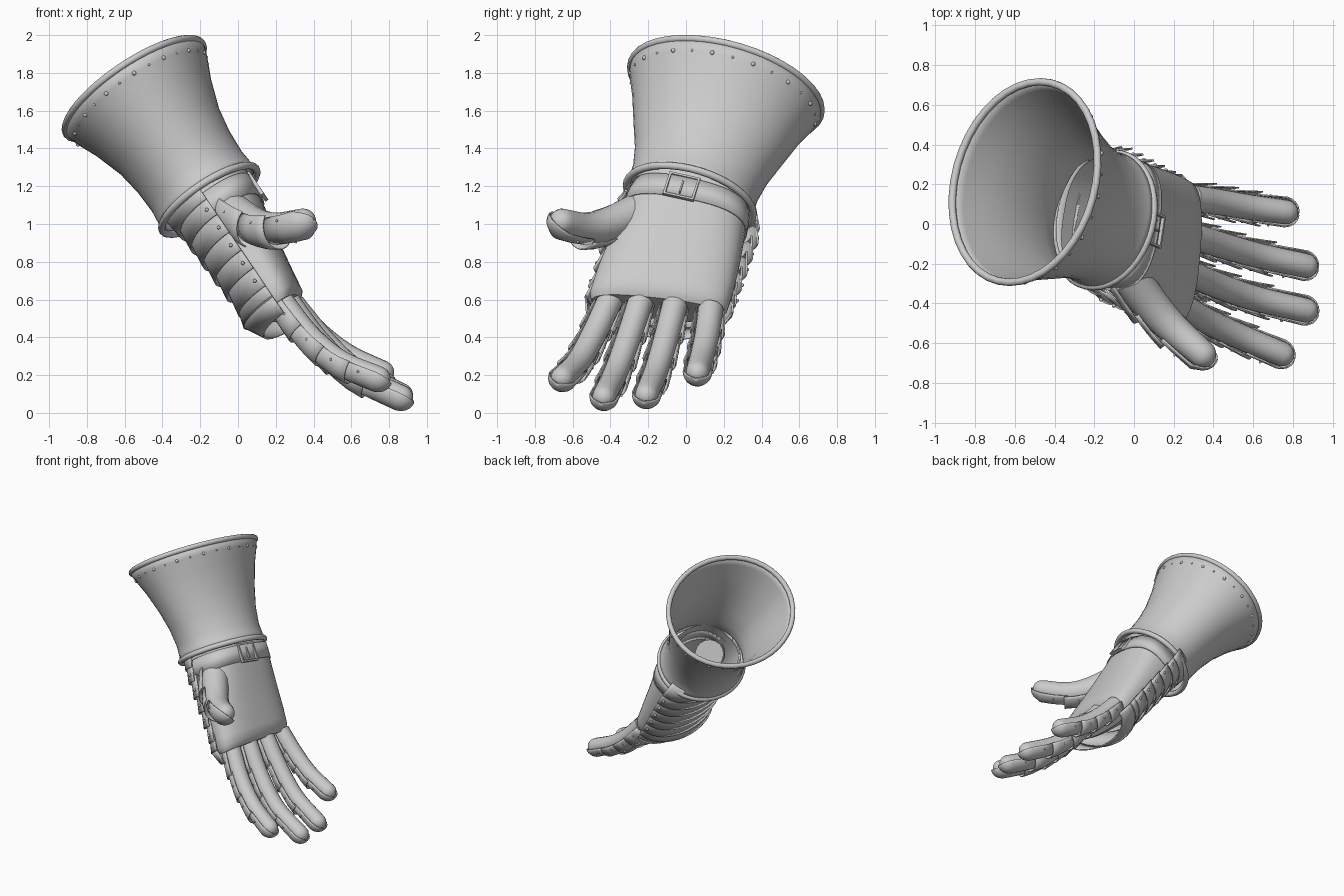
import bpy, bmesh, math
from mathutils import Vector as V

if "Cube" in bpy.data.objects:
    bpy.data.objects.remove(bpy.data.objects["Cube"])

steel = bpy.data.materials.new("steel grey")
steel.diffuse_color = (0.6, 0.6, 0.6, 1)
steel.use_nodes = True
steel.node_tree.nodes["Principled BSDF"].inputs["Base Color"].default_value = steel.diffuse_color

# local frame: U runs from wrist to fingers, W across the hand, N out of the palm
O = V((-.152, .02, 1.128))
U = V((.54, -.26, -.80)).normalized()
W = V((.147, .966, -.215)); W = (W - U * W.dot(U)).normalized()
N = U.cross(W).normalized()
if N.x < 0:
    N = -N

def L(u, w, n):
    return O + U * u + W * w + N * n

def loft(name, rings, closed=True, caps=(), solid=0, loop=False, angle=40):
    bm = bmesh.new()
    vs = [[bm.verts.new(p) for p in r] for r in rings]
    m = len(vs[0])
    for i in range(len(vs) if loop else len(vs) - 1):
        a, b = vs[i], vs[(i + 1) % len(vs)]
        for j in range(m if closed else m - 1):
            k = (j + 1) % m
            bm.faces.new((a[j], a[k], b[k], b[j]))
    for c in caps:
        bm.faces.new(vs[c])
    bmesh.ops.recalc_face_normals(bm, faces=bm.faces)
    me = bpy.data.meshes.new(name)
    bm.to_mesh(me); bm.free()
    me.materials.append(steel)
    me.shade_smooth()
    me.set_sharp_from_angle(angle=math.radians(angle))
    ob = bpy.data.objects.new(name, me)
    bpy.context.collection.objects.link(ob)
    if solid:
        md = ob.modifiers.new("thickness", 'SOLIDIFY')
        md.thickness = solid
        md.offset = 0
    return ob

def table(rows, x):
    for r, s in zip(rows, rows[1:]):
        if x <= s[0]:
            f = max(0, (x - r[0]) / (s[0] - r[0]))
            return [p + (q - p) * f for p, q in zip(r[1:], s[1:])]
    return rows[-1][1:]

def ellipse(u, a, b, k=48):
    return [L(u, a * math.cos(t), b * math.sin(t)) for t in (2 * math.pi * i / k for i in range(k))]

def hoop(name, u, a, b, r, k=40):
    rings = []
    for i in range(k):
        t = 2 * math.pi * i / k
        c, out = L(u, a * math.cos(t), b * math.sin(t)), (W * math.cos(t) + N * math.sin(t))
        rings.append([c + (out * math.cos(s) + U * math.sin(s)) * r
                      for s in (2 * math.pi * j / 10 for j in range(10))])
    return loft(name, rings, loop=True)

def rivet(p, r=.013):
    bpy.ops.mesh.primitive_uv_sphere_add(segments=10, ring_count=6, radius=r, location=p)
    ob = bpy.context.object
    ob.name = "rivet"
    ob.data.materials.append(steel)
    ob.data.shade_smooth()

# flared cuff with rolled rims and rivets
CUFF = [(0, .350, .300), (.04, .338, .288), (.12, .338, .28), (.25, .362, .286), (.4, .41, .31),
        (.56, .46, .362), (.67, .503, .41), (.735, .525, .435)]
loft("cuff", [ellipse(-c[0], c[1], c[2]) for c in CUFF], solid=.012)
hoop("cuff_top_rim", -.735, .523, .432, .019)
hoop("cuff_wrist_rim", 0, .347, .297, .02)
for i in range(28):
    t = 2 * math.pi * (i + .5) / 28
    a, b = table(CUFF, .67)
    rivet(L(-.67, (a + .004) * math.cos(t), (b + .004) * math.sin(t)), .012 if i % 2 else .007)

# glove body: rounded cross-sections sheared toward the index side, open at the wrist
HAND = [(-.05, .31, .02, .235), (.1, .325, .025, .215), (.35, .352, .02, .17),
        (.55, .365, .015, .145), (.68, .365, .012, .13), (.72, .345, .005, .1)]

def shear(u, w):
    return u - .13 * w * max(0, min(1, u / .7))

def hand_ring(u, grow=0, k=40):
    a, c, b = table(HAND, u)
    pts = []
    for i in range(k):
        t = 2 * math.pi * i / k
        co, si = math.cos(t), math.sin(t)
        w = .012 + (a + grow) * math.copysign(abs(co) ** .75, co)
        n = c + (b + grow) * math.copysign(abs(si) ** .8, si)
        pts.append(L(shear(u, w), w, n))
    return pts

loft("palm", [hand_ring(u) for u in (-.05, .02, .1, .22, .35, .45, .55, .62, .68, .71, .72)], caps=(-1,))

# wrist strap and buckle
loft("wrist_strap", [hand_ring(.03, .004), hand_ring(.15, .004)], solid=.008)

def bar(name, u, w, n, du, dw, dn):
    loft(name, [[L(u + s * du, w + x * dw, n + y * dn) for x, y in ((-1, -1), (1, -1), (1, 1), (-1, 1))]
                for s in (-1, 1)], caps=(0, -1))

for s in (-1, 1):
    bar("buckle_side", .092, -.02 + s * .078, .25, .072, .006, .01)
    bar("buckle_end", .092 + s * .066, -.02, .25, .006, .083, .01)
bar("buckle_pin", .092, -.02, .25, .04, .004, .008)

# overlapping lames over the back of the hand
def lame(name, u0, u1, a0, b0, a1, b1, k=28):
    rings = []
    for f in (0, .5, 1):
        a, b = a0 + (a1 - a0) * f, b0 + (b1 - b0) * f
        r = []
        for i in range(k + 1):
            t = math.radians(2 + 176 * i / k)
            w = .015 + a * math.cos(t)
            r.append(L(shear(u0 + (u1 - u0) * f, w), w, -b * math.sin(t)))
        rings.append(r)
    loft(name, rings, closed=False, solid=.01)

lame("wrist_lame", -.05, .08, .33, .25, .385, .235)
for i in range(5):
    u = .03 + .11 * i
    lame("hand_lame", u, u + .15, .36, .215 - .007 * i, .402 - .003 * i, .228 - .004 * i)
    for s in (-1, 1):
        rivet(L(shear(u + .1, s * .37), .012 + s * .39, -.04), .01)
lame("knuckle_plate", .56, .69, .365, .19, .39, .225)
lame("knuckle_flange", .68, .79, .39, .225, .355, .165)

# digits: swept core with domed ends, plates wrapped around the back
def curve(path, t):
    p = [V(q) for q in path]
    p = [2 * p[0] - p[1]] + p + [2 * p[-1] - p[-2]]
    s = max(0, min(t, 1)) * (len(path) - 1)
    i = min(int(s), len(path) - 2)
    f = s - i
    a, b, c, d = p[i:i + 4]
    return .5 * (2 * b + (c - a) * f + (2 * a - 5 * b + 4 * c - d) * f * f + (3 * b - a - 3 * c + d) * f ** 3)

def ring(path, t, r, back, span=360, k=16, push=0):
    T = (curve(path, min(1, t + .02)) - curve(path, max(0, t - .02))).normalized()
    B = (back - T * back.dot(T)).normalized()
    S = T.cross(B)
    c = curve(path, t) + T * push
    n = k if span == 360 else k + 1
    return [c + (B * math.cos(a) + S * math.sin(a)) * r
            for a in (math.radians(-span / 2 + span * i / k) for i in range(n))]

def digit(name, path, back, r0, r1, plates, span=190):
    rad = lambda t: r0 + (r1 - r0) * t
    dome = [math.radians(d) for d in (20, 40, 60, 75, 86)]
    rings = [ring(path, i / 16, rad(i / 16), back) for i in range(17)]
    rings += [ring(path, 1, r1 * math.cos(d), back, push=r1 * math.sin(d)) for d in dome]
    loft(name, rings, caps=(0, -1))
    for i in range(plates):
        t0, t1 = max(0, i / plates - .01), min(1, (i + 1) / plates + .03)
        q = [ring(path, t0 + (t1 - t0) * f, rad(t0) + .006 + .016 * f, back, span) for f in (0, .33, .67, 1)]
        if i == plates - 1:
            R = r1 + .01
            q = [ring(path, t0 + (1 - t0) * f, rad(t0) + .006 + .005 * f, back, span) for f in (0, .5, 1)]
            q += [ring(path, 1, R * math.cos(d), back, span, push=R * math.sin(d)) for d in dome]
        loft(name + "_plate", q, closed=False, solid=.007)
        p = ring(path, (t0 + t1) / 2, rad(t0) + .015, back, span)
        for j in (2, 14):
            rivet(p[j], .007)

FINGERS = {
    "index_finger": [(.22, -.40, .60), (.37, -.49, .41), (.54, -.57, .27), (.745, -.655, .185)],
    "middle_finger": [(.26, -.24, .59), (.42, -.31, .38), (.61, -.375, .205), (.865, -.435, .085)],
    "ring_finger": [(.29, -.06, .57), (.45, -.11, .38), (.63, -.16, .215), (.865, -.21, .095)],
    "little_finger": [(.29, .13, .55), (.43, .11, .41), (.58, .085, .30), (.765, .06, .215)],
}
for name, path in FINGERS.items():
    digit(name, path, -N, .068, .062, 4)
digit("thumb", [(-.07, -.20, 1.09), (.08, -.40, 1.0), (.2, -.53, .98), (.345, -.655, 1.012)],
      V((-.55, -.33, -.75)), .105, .07, 3, 170)
